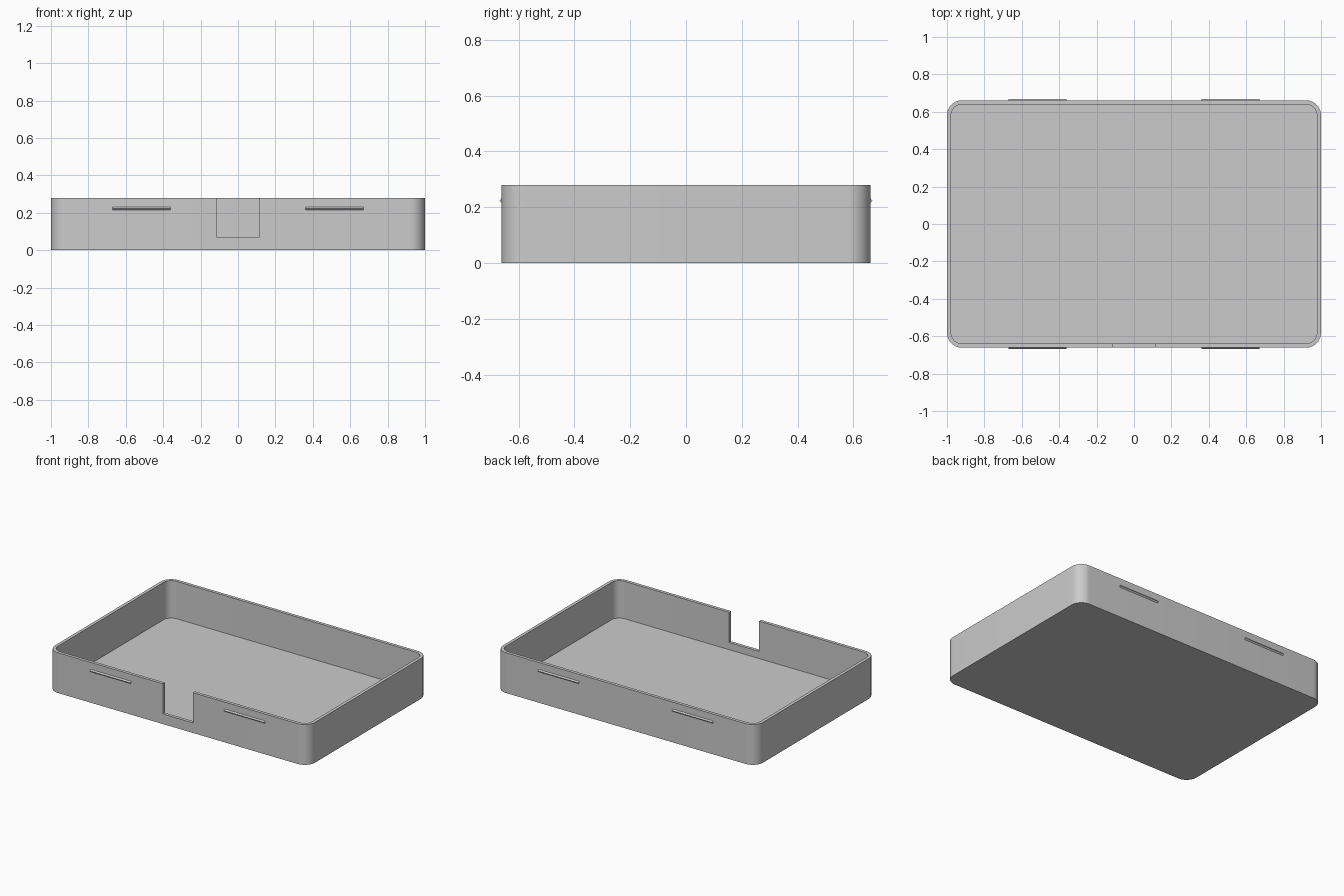
import bpy, bmesh, math

if "Cube" in bpy.data.objects:
    bpy.data.objects.remove(bpy.data.objects["Cube"], do_unlink=True)

HALF_X, HALF_Y, HEIGHT = 1.0, 0.661, 0.28
WALL, FLOOR, RADIUS = 0.022, 0.02, 0.08

# Single grey plastic
GREY = (0.6, 0.6, 0.6, 1.0)
plastic = bpy.data.materials.new("grey_plastic")
plastic.use_nodes = True
plastic.diffuse_color = GREY
plastic.node_tree.nodes["Principled BSDF"].inputs["Base Color"].default_value = GREY


def make_object(name, bm):
    bmesh.ops.recalc_face_normals(bm, faces=bm.faces)
    mesh = bpy.data.meshes.new(name)
    bm.to_mesh(mesh)
    bm.free()
    mesh.materials.append(plastic)
    obj = bpy.data.objects.new(name, mesh)
    bpy.context.collection.objects.link(obj)
    return obj


def rounded_ring(bm, inset, z, steps=12):
    """Loop of vertices round a rounded rectangle."""
    r = RADIUS - inset
    cx, cy = HALF_X - RADIUS, HALF_Y - RADIUS
    verts = []
    for quarter, (sx, sy) in enumerate([(1, 1), (-1, 1), (-1, -1), (1, -1)]):
        for i in range(steps + 1):
            a = (quarter + i / steps) * math.pi / 2
            verts.append(bm.verts.new((sx * cx + r * math.cos(a),
                                       sy * cy + r * math.sin(a), z)))
    return verts


# Open tray: outer wall, rim, inner wall and floor
bm = bmesh.new()
rings = [rounded_ring(bm, inset, z) for inset, z in
         [(0, 0), (0, HEIGHT), (WALL, HEIGHT), (WALL, FLOOR)]]
for lower, upper in zip(rings, rings[1:]):
    for i in range(len(lower)):
        j = (i + 1) % len(lower)
        bm.faces.new((lower[i], lower[j], upper[j], upper[i]))
bm.faces.new(rings[0])
bm.faces.new(rings[-1])
tray = make_object("tray", bm)

# Cable notch cut through the front wall
bm = bmesh.new()
bmesh.ops.create_cube(bm, size=1)
bmesh.ops.scale(bm, vec=(0.23, 0.1, 0.4), verts=bm.verts)
bmesh.ops.translate(bm, vec=(0, -HALF_Y, 0.27), verts=bm.verts)
cutter = make_object("notch_cutter", bm)
cutter.hide_render = True
cut = tray.modifiers.new("notch", "BOOLEAN")
cut.operation, cut.solver, cut.object = "DIFFERENCE", "EXACT", cutter
bpy.context.view_layer.objects.active = tray
tray.select_set(True)
bpy.ops.object.modifier_apply(modifier=cut.name)
bpy.data.objects.remove(cutter, do_unlink=True)
bpy.ops.object.shade_smooth_by_angle(angle=math.radians(30))


# Wedge-shaped snap ridges, two on the front and two on the back
def snap_ridge(name, x, side):
    bm = bmesh.new()
    profile = [(-0.003, 0.215), (0, 0.215), (0.008, 0.2235), (0, 0.232), (-0.003, 0.232)]
    ends = [[bm.verts.new((x + dx, side * (HALF_Y + out), z)) for out, z in profile]
            for dx in (-0.155, 0.155)]
    for end in ends:
        bm.faces.new(end)
    for i in range(len(profile)):
        j = (i + 1) % len(profile)
        bm.faces.new((ends[0][i], ends[0][j], ends[1][j], ends[1][i]))
    make_object(name, bm)


for side_name, side in (("front", -1), ("back", 1)):
    for x_name, x in (("right", -0.515), ("left", 0.515)):
        snap_ridge(f"{side_name}_{x_name}_snap_ridge", x, side)
